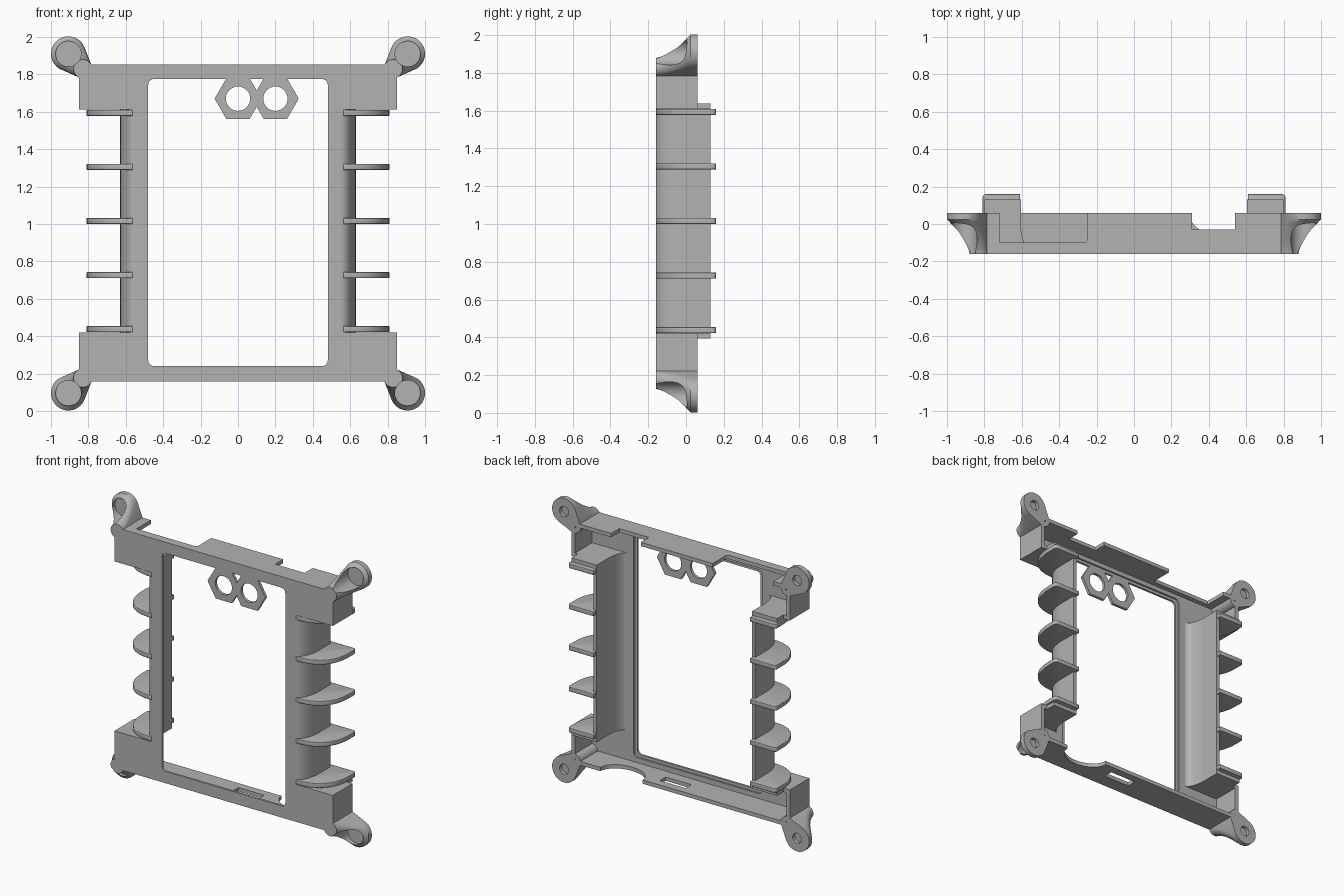
import bpy, bmesh, math
from mathutils import Vector

if "Cube" in bpy.data.objects:
    bpy.data.objects.remove(bpy.data.objects["Cube"], do_unlink=True)

grey = bpy.data.materials.new("plain_grey")
grey.use_nodes = True
grey.diffuse_color = (0.45, 0.45, 0.45, 1)
grey.node_tree.nodes["Principled BSDF"].inputs["Base Color"].default_value = grey.diffuse_color

FRONT, BACK, T = -0.16, 0.06, 0.027      # body depth and wall thickness
LOW, HIGH = 0.158, 1.853                 # body bottom and top
CUT_LOW, CUT_HIGH = 0.42, 1.612          # side recess limits


def loft(name, rings):
    """Skin a list of equal-length 3D rings and cap both ends."""
    bm = bmesh.new()
    loops = [[bm.verts.new(p) for p in ring] for ring in rings]
    n = len(loops[0])
    for a, b in zip(loops, loops[1:]):
        for i in range(n):
            j = (i + 1) % n
            bm.faces.new((a[i], a[j], b[j], b[i]))
    bm.faces.new(loops[0])
    bm.faces.new(loops[-1])
    bmesh.ops.recalc_face_normals(bm, faces=bm.faces)
    mesh = bpy.data.meshes.new(name)
    bm.to_mesh(mesh)
    bm.free()
    mesh.materials.append(grey)
    ob = bpy.data.objects.new(name, mesh)
    bpy.context.collection.objects.link(ob)
    return ob


def prism(name, pts, axis, a, b):
    """Extrude an outline: axis 'y' takes (x, z) points, axis 'z' takes (x, y)."""
    place = (lambda p, d: (p[0], d, p[1])) if axis == "y" else (lambda p, d: (p[0], p[1], d))
    return loft(name, [[place(p, d) for p in pts] for d in (a, b)])


def apply(ob, kind, **settings):
    mod = ob.modifiers.new(kind, kind)
    for key, value in settings.items():
        setattr(mod, key, value)
    bpy.context.view_layer.objects.active = ob
    bpy.ops.object.modifier_apply(modifier=mod.name)


def cut(ob, cutter):
    apply(ob, "BOOLEAN", operation="DIFFERENCE", solver="EXACT", object=cutter)
    bpy.data.objects.remove(cutter, do_unlink=True)


def arc(cx, cy, rx, ry, start, end, n=12):
    return [(cx + rx * math.cos(t), cy + ry * math.sin(t))
            for t in (math.radians(start + (end - start) * i / n) for i in range(n + 1))]


def disc(cx, cy, r, n=32):
    return arc(cx, cy, r, r, 0, 360, n)[:-1]


def rect(x0, y0, x1, y1):
    return [(x0, y0), (x1, y0), (x1, y1), (x0, y1)]


def round_rect(x0, z0, x1, z1, r):
    return (arc(x0 + r, z0 + r, r, r, 180, 270, 5) + arc(x1 - r, z0 + r, r, r, 270, 360, 5)
            + arc(x1 - r, z1 - r, r, r, 0, 90, 5) + arc(x0 + r, z1 - r, r, r, 90, 180, 5))


def flip(pts, s):
    return [(s * x, y) for x, y in pts]


# Front plate with side recesses and a rebated window
half = [(0.85, LOW), (0.85, CUT_LOW), (0.55, CUT_LOW), (0.55, CUT_HIGH), (0.85, CUT_HIGH), (0.85, HIGH)]
plate = prism("front_plate", half + flip(half[::-1], -1), "y", FRONT, FRONT + T)
cut(plate, prism("window_cutter", round_rect(-0.48, 0.24, 0.48, 1.775, 0.03), "y", -0.3, 0.1))
cut(plate, prism("rebate_cutter", round_rect(-0.5, 0.22, 0.5, 1.795, 0.03), "y", FRONT + 0.015, 0.1))

# Top wall with two rear notches
top = [(-0.85, FRONT), (0.85, FRONT), (0.85, BACK), (0.54, BACK), (0.54, -0.03), (0.31, -0.03),
       (0.31, BACK), (-0.25, BACK)] + arc(-0.27, -0.08, 0.02, 0.02, 0, -90, 4)
top += [(-0.72, -0.1), (-0.72, BACK), (-0.85, BACK)]
prism("top_wall", top, "z", HIGH - T, HIGH)

# Bottom wall with a scooped notch and a slot
bottom = [(-0.85, FRONT), (0.85, FRONT), (0.85, BACK)]
bottom += arc(0.46, BACK, 0.165, 0.12, 0, -180, 20) + [(-0.85, BACK)]
floor = prism("bottom_wall", bottom, "z", LOW, LOW + T)
cut(floor, prism("slot_cutter", rect(0.0, -0.06, 0.2, 0.005), "z", 0, 0.4))

# Twin hexagon tabs hanging into the window
for i, x in enumerate((0.0, 0.2)):
    tab = prism(f"hexagon_tab_{i + 1}", arc(x, 1.67, 0.125, 0.125, 0, 360, 6)[:-1],
                "y", FRONT, FRONT + 0.02)
    cut(tab, prism("tab_cutter", disc(x, 1.67, 0.065), "y", -0.3, 0.1))

# Curved side channels, fins and corner boxes
outer = arc(0.55, 0, 0.08, 0.16, -90, 0)
inner = arc(0.55, 0, 0.055, 0.133, 0, -90)
middle = arc(0.55, 0, 0.065, 0.145, 0, -90)
for side, s in (("left", 1), ("right", -1)):
    channel = outer + [(0.63, 0.13), (0.605, 0.13)] + inner
    prism(f"{side}_channel", flip(channel, s), "z", CUT_LOW - T, CUT_HIGH + T)

    lobe = []
    for i in range(17):
        t = math.pi / 2 * (i / 16 - 1)
        lobe.append((0.565 + 0.245 * math.cos(t) ** 0.83, 0.1 - 0.26 * abs(math.sin(t)) ** 0.83))
    fin = lobe + arc(0.79, 0.14, 0.02, 0.02, 0, 90, 4) + [(0.608, 0.16)] + middle
    for i in range(5):
        z = 1.016 + (i - 2) * 0.289
        ob = prism(f"{side}_fin_{i + 1}", flip(fin, s), "z", z - 0.016, z + 0.016)
        apply(ob, "BEVEL", width=0.011, segments=3, limit_method="ANGLE", angle_limit=math.radians(40))

    end = middle[::-1] + [(0.615, 0.13), (0.8, 0.13), (0.8, BACK), (0.85, BACK), (0.85, FRONT)]
    for level, a, b, z0, z1 in (("lower", LOW, CUT_LOW, CUT_LOW - T, CUT_LOW),
                                ("upper", CUT_HIGH, HIGH, CUT_HIGH, CUT_HIGH + T)):
        prism(f"{side}_{level}_end_wall", flip(end, s), "z", z0, z1)
        prism(f"{side}_{level}_side_wall", flip(rect(0.85 - T, FRONT, 0.85, BACK), s), "z", a, b)

# Flared mounting ears: hull of a corner post and a disc that swells toward the back
ZC, POST, EAR = 1.003, Vector((0.829, 0.826)), Vector((0.907, 0.907))
for side, sx in (("left", 1), ("right", -1)):
    for level, sz in (("lower", -1), ("upper", 1)):
        rings = []
        for i in range(14):
            k = min(i / 12, 1)
            y = FRONT + 0.185 * k if i < 13 else BACK
            t = k ** 1.5
            centre, r = POST.lerp(EAR, t), 0.05 + 0.043 * t
            ring = []
            for j in range(48):
                d = Vector((math.cos(math.tau * j / 48), math.sin(math.tau * j / 48)))
                p = max(POST + d * 0.05, centre + d * r, key=lambda q: q.dot(d))
                ring.append((sx * p.x, y, ZC + sz * p.y))
            rings.append(ring)
        ear = loft(f"{side}_{level}_ear", rings)
        ex, ez = sx * EAR.x, ZC + sz * EAR.y
        cut(ear, prism("bore_cutter", disc(ex, ez, 0.068), "y", -0.3, 0.025))
        cut(ear, prism("back_hole_cutter", disc(ex, ez, 0.035), "y", 0.035, 0.2))
        cut(ear, prism("pin_hole_cutter", disc(sx * POST.x, ZC + sz * POST.y, 0.016, 16), "y", 0.0, 0.2))

# Smooth shading with sharp edges kept
for ob in bpy.context.collection.objects:
    if ob.type == "MESH" and grey.name in ob.data.materials:
        bpy.ops.object.select_all(action="DESELECT")
        ob.select_set(True)
        bpy.context.view_layer.objects.active = ob
        bpy.ops.object.shade_smooth_by_angle(angle=math.radians(35))
